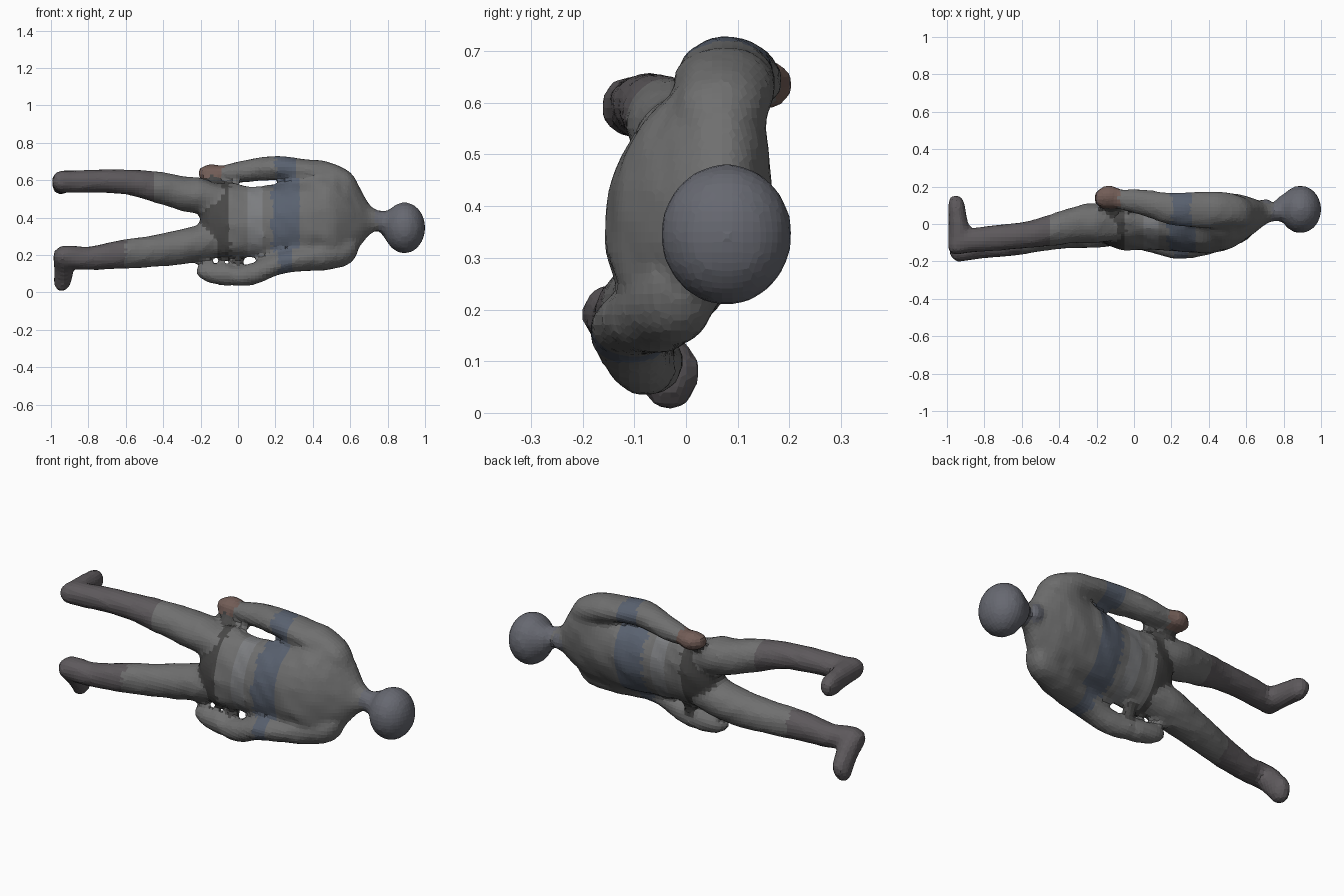
import bpy, bmesh, math, random
from mathutils import Vector, Matrix
from mathutils.bvhtree import BVHTree

random.seed(4)
COLOURS = {
    "cloth_grey": (0.16, 0.16, 0.16), "cloth_blue": (0.10, 0.12, 0.16),
    "pale_cloth": (0.20, 0.205, 0.215), "belt_dark": (0.065, 0.064, 0.063),
    "boot_dark": (0.11, 0.10, 0.107), "head_grey": (0.135, 0.14, 0.165),
    "hand_brown": (0.17, 0.11, 0.095)}
MATS = []
for key, rgb in COLOURS.items():
    m = bpy.data.materials.new(key)
    m.diffuse_color = (*rgb, 1)
    MATS.append(m)
INDEX = {key: i for i, key in enumerate(COLOURS)}
parts = []


def finish(name, bm, mat, bands=()):
    """Make the object and paint it; bands recolour faces by x range."""
    bmesh.ops.recalc_face_normals(bm, faces=bm.faces)
    for f in bm.faces:
        f.material_index = INDEX[mat]
        for lo, hi, other in bands:
            if lo <= f.calc_center_median().x <= hi:
                f.material_index = INDEX[other]
    me = bpy.data.meshes.new(name)
    for m in MATS:
        me.materials.append(m)
    bm.to_mesh(me)
    bm.free()
    ob = bpy.data.objects.new(name, me)
    bpy.context.collection.objects.link(ob)
    parts.append(ob)


def smooth_path(rows, steps):
    """Catmull-Rom interpolation between cross-section stations."""
    rows = [Vector(r) for r in rows]
    out = []
    for i in range(len(rows) - 1):
        a, b, c, d = rows[max(i - 1, 0)], rows[i], rows[i + 1], rows[min(i + 2, len(rows) - 1)]
        for k in range(steps):
            t = k / steps
            out.append(0.5 * (2 * b + (c - a) * t + (2 * a - 5 * b + 4 * c - d) * t * t
                              + (3 * b - a - 3 * c + d) * t ** 3))
    return out + [rows[-1]]


def loft(name, rows, mat, axis=(1, 0, 0), wide=(0, 0, 1), sides=14, steps=3, bands=()):
    """Rows are x, y, z, half depth, half width."""
    axis = Vector(axis).normalized()
    w = Vector(wide)
    w = (w - axis * w.dot(axis)).normalized()
    u = w.cross(axis)
    bm = bmesh.new()
    rings = []
    for r in smooth_path(rows, steps):
        c, a, b = Vector(r[:3]), max(r[3], 0.008), max(r[4], 0.008)
        ring = []
        for k in range(sides):
            t = 2 * math.pi * k / sides
            s = 1.02 + random.uniform(-0.04, 0.04)
            ring.append(bm.verts.new(c + u * a * s * math.cos(t) + w * b * s * math.sin(t)))
        rings.append(ring)
    for p, q in zip(rings, rings[1:]):
        for k in range(sides):
            n = (k + 1) % sides
            bm.faces.new((p[k], p[n], q[n], q[k]))
    bm.faces.new(rings[0])
    bm.faces.new(rings[-1])
    finish(name, bm, mat, bands)


def ball(name, centre, size, mat):
    bm = bmesh.new()
    bmesh.ops.create_icosphere(bm, subdivisions=3, radius=1,
                               matrix=Matrix.Translation(centre) @ Matrix.Diagonal((*size, 1)))
    finish(name, bm, mat)


tilt = math.radians(14)

# Torso, twisted slightly about the body's long axis
loft("torso", [(-0.2, 0.0, 0.385, 0.05, 0.05), (-0.16, -0.005, 0.385, 0.09, 0.13),
               (-0.08, -0.01, 0.385, 0.12, 0.2), (0.05, -0.008, 0.38, 0.122, 0.188),
               (0.18, -0.005, 0.38, 0.132, 0.192), (0.33, 0.0, 0.39, 0.15, 0.205),
               (0.48, 0.01, 0.405, 0.146, 0.235), (0.58, 0.03, 0.41, 0.115, 0.22),
               (0.65, 0.045, 0.40, 0.08, 0.16), (0.70, 0.055, 0.39, 0.055, 0.085),
               (0.74, 0.06, 0.385, 0.045, 0.055)],
     "cloth_grey", wide=(0, math.sin(tilt), math.cos(tilt)), sides=22,
     bands=[(-0.3, -0.05, "belt_dark"), (0.04, 0.14, "pale_cloth"), (0.2, 0.31, "cloth_blue")])

# Neck, head, jaw and chin
loft("neck", [(0.66, 0.045, 0.39, 0.05, 0.06), (0.74, 0.06, 0.385, 0.047, 0.055),
              (0.84, 0.075, 0.36, 0.06, 0.07)], "head_grey")
ball("head", (0.89, 0.078, 0.345), (0.112, 0.128, 0.138), "head_grey")
ball("jaw", (0.82, 0.1, 0.36), (0.065, 0.065, 0.085), "head_grey")
ball("chin_tuft", (0.705, 0.105, 0.385), (0.032, 0.032, 0.045), "head_grey")

# Legs
loft("upper_leg", [(-0.08, 0.005, 0.49, 0.09, 0.08), (-0.2, 0.005, 0.515, 0.105, 0.096),
                   (-0.3, 0.0, 0.53, 0.1, 0.094), (-0.45, -0.035, 0.565, 0.083, 0.083),
                   (-0.6, -0.06, 0.59, 0.07, 0.067), (-0.75, -0.075, 0.595, 0.07, 0.062),
                   (-0.88, -0.09, 0.592, 0.064, 0.06), (-0.95, -0.10, 0.592, 0.06, 0.058),
                   (-0.985, -0.1, 0.592, 0.04, 0.04)],
     "boot_dark", bands=[(-0.43, 0, "cloth_grey")])
loft("lower_leg", [(-0.08, -0.02, 0.28, 0.09, 0.08), (-0.2, -0.02, 0.265, 0.105, 0.098),
                   (-0.35, -0.035, 0.235, 0.093, 0.09), (-0.5, -0.065, 0.215, 0.083, 0.083),
                   (-0.65, -0.1, 0.2, 0.072, 0.075), (-0.8, -0.12, 0.182, 0.063, 0.062),
                   (-0.9, -0.135, 0.19, 0.063, 0.062), (-0.95, -0.14, 0.19, 0.055, 0.057),
                   (-0.975, -0.135, 0.185, 0.032, 0.037)],
     "boot_dark", bands=[(-0.6, 0, "cloth_grey")])

# Feet
loft("upper_foot", [(-0.94, -0.16, 0.595, 0.03, 0.035), (-0.94, -0.13, 0.595, 0.055, 0.055),
                    (-0.935, -0.05, 0.59, 0.06, 0.057), (-0.945, 0.05, 0.585, 0.06, 0.048),
                    (-0.95, 0.11, 0.58, 0.057, 0.045), (-0.955, 0.152, 0.58, 0.03, 0.025)],
     "boot_dark", axis=(-0.05, 1, -0.05), wide=(1, 0, 0))
loft("lower_foot", [(-0.93, -0.175, 0.23, 0.028, 0.028), (-0.935, -0.15, 0.205, 0.06, 0.053),
                    (-0.93, -0.085, 0.14, 0.064, 0.053), (-0.935, -0.035, 0.08, 0.063, 0.048),
                    (-0.94, -0.018, 0.045, 0.055, 0.043), (-0.945, -0.008, 0.014, 0.025, 0.02)],
     "boot_dark", axis=(0, 0.55, -0.83), wide=(1, 0, 0))

# Arms
loft("upper_arm", [(0.64, 0.06, 0.55, 0.04, 0.04), (0.59, 0.065, 0.58, 0.078, 0.07),
                   (0.48, 0.075, 0.622, 0.095, 0.076), (0.35, 0.075, 0.65, 0.097, 0.062),
                   (0.2, 0.08, 0.665, 0.085, 0.064), (0.05, 0.115, 0.65, 0.07, 0.06),
                   (-0.07, 0.13, 0.635, 0.055, 0.047), (-0.1, 0.135, 0.635, 0.042, 0.038)],
     "cloth_grey", bands=[(0.2, 0.3, "cloth_blue")])
loft("lower_arm", [(0.64, -0.01, 0.25, 0.04, 0.04), (0.59, -0.02, 0.22, 0.075, 0.072),
                   (0.46, -0.055, 0.19, 0.09, 0.072), (0.33, -0.09, 0.175, 0.088, 0.064),
                   (0.22, -0.11, 0.155, 0.076, 0.06), (0.1, -0.095, 0.105, 0.062, 0.06),
                   (0.0, -0.075, 0.085, 0.055, 0.052), (-0.04, -0.07, 0.09, 0.042, 0.04)],
     "cloth_grey", bands=[(0.2, 0.3, "cloth_blue")])

# Hands, and the thumbs reaching to the hips
loft("upper_hand", [(-0.06, 0.132, 0.637, 0.045, 0.038), (-0.11, 0.145, 0.635, 0.06, 0.046),
                    (-0.16, 0.145, 0.635, 0.058, 0.047), (-0.21, 0.135, 0.635, 0.032, 0.028)],
     "hand_brown")
loft("lower_hand", [(0.0, -0.075, 0.09, 0.045, 0.045), (-0.06, -0.065, 0.092, 0.055, 0.057),
                    (-0.14, -0.055, 0.1, 0.05, 0.053), (-0.19, -0.05, 0.11, 0.042, 0.042),
                    (-0.22, -0.05, 0.115, 0.022, 0.022)], "cloth_grey")
for name, rows in {
    "upper_thumb": [(-0.13, 0.13, 0.62, 0.035, 0.04), (-0.13, 0.09, 0.585, 0.028, 0.036),
                    (-0.12, 0.05, 0.55, 0.035, 0.04)],
    "lower_thumb": [(-0.01, -0.06, 0.1, 0.03, 0.035), (0.0, -0.04, 0.15, 0.026, 0.03),
                    (0.0, -0.03, 0.2, 0.034, 0.035)],
}.items():
    d = Vector(rows[-1][:3]) - Vector(rows[0][:3])
    loft(name, rows, "belt_dark", axis=d, wide=(1, 0, 0), sides=10)

# Fuse the parts into one skin, as on a scanned figure
bm = bmesh.new()
for ob in parts:
    bm.from_mesh(ob.data)
    bpy.data.objects.remove(ob)
bm.faces.ensure_lookup_table()
tree = BVHTree.FromBMesh(bm)
source = bpy.data.meshes.new("fused_parts")
bm.to_mesh(source)
body = bpy.data.objects.new("figure", source)
bpy.context.collection.objects.link(body)
mod = body.modifiers.new("fuse", 'REMESH')
mod.mode = 'VOXEL'
mod.voxel_size = 0.02
soft = body.modifiers.new("soften", 'SMOOTH')
soft.factor, soft.iterations = 0.4, 2
deps = bpy.context.evaluated_depsgraph_get()
skin = bpy.data.meshes.new_from_object(body.evaluated_get(deps))
body.modifiers.clear()
body.data = skin

# Carry the colours of the parts over to the skin, faceted shading
skin.materials.clear()
for m in MATS:
    skin.materials.append(m)
for p in skin.polygons:
    p.use_smooth = False
    p.material_index = bm.faces[tree.find_nearest(p.center)[2]].material_index
bm.free()
